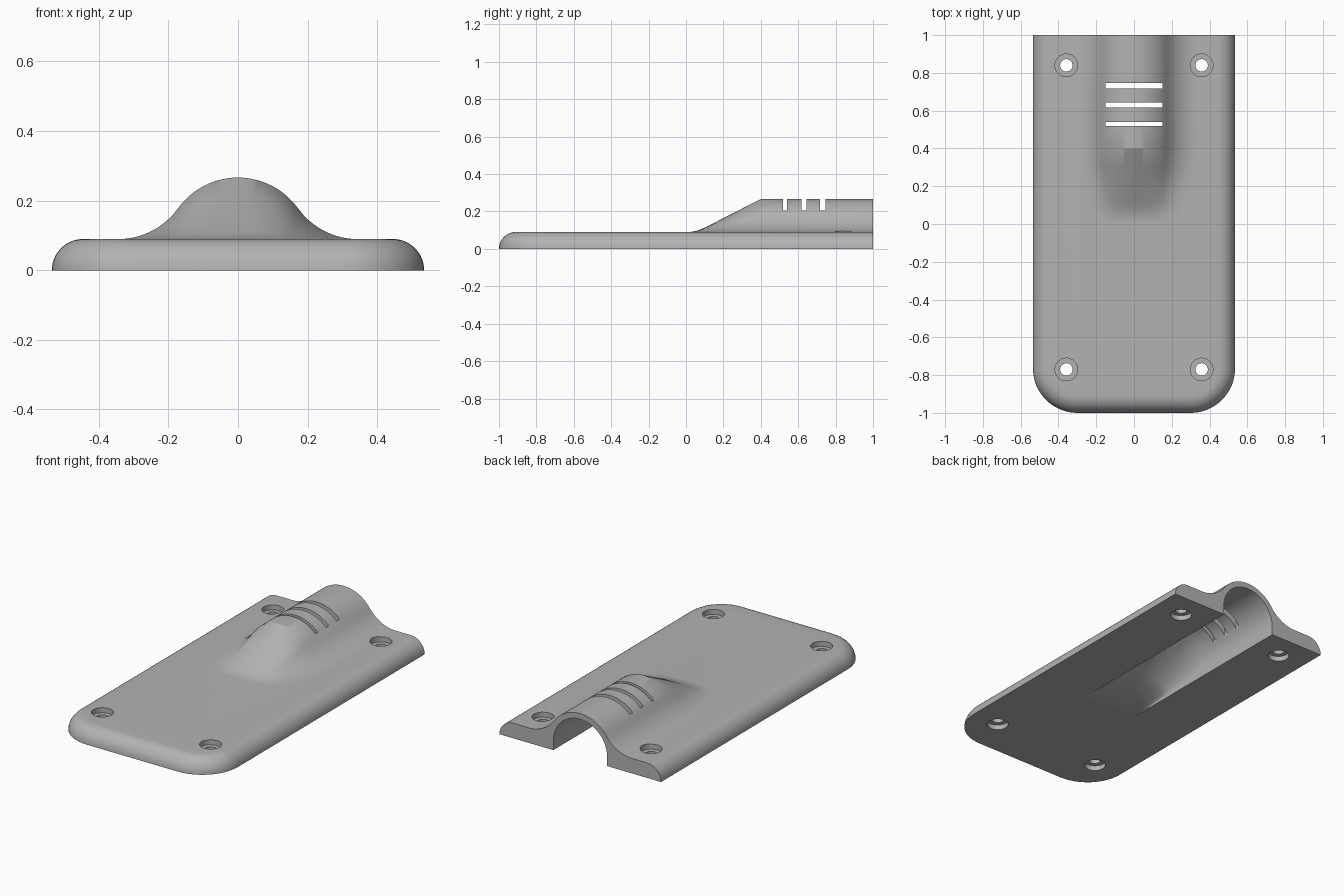
import bpy, bmesh
from math import sin, cos, pi, sqrt, hypot

cube = bpy.data.objects.get("Cube")
if cube:
    bpy.data.objects.remove(cube, do_unlink=True)

grey = bpy.data.materials.new("matte grey")
grey.use_nodes = True
grey.diffuse_color = (0.45, 0.45, 0.45, 1)
grey.node_tree.nodes["Principled BSDF"].inputs["Base Color"].default_value = grey.diffuse_color

HALF_W, THICK, CORNER = 0.535, 0.09, 0.235
OVER = 1.06                 # back overshoot, trimmed flush later
HUMP_R, HUMP_TOP, FLANK_X = 0.2125, 0.267, 0.345
BORE_R = 0.178
AXIS_Z = HUMP_TOP - HUMP_R


def loft(name, rings):
    """Closed solid through rings that have equal point counts."""
    bm = bmesh.new()
    loops = [[bm.verts.new(p) for p in ring] for ring in rings]
    n = len(loops[0])
    for a, b in zip(loops, loops[1:]):
        for i in range(n):
            j = (i + 1) % n
            bm.faces.new((a[i], a[j], b[j], b[i]))
    bm.faces.new(loops[0])
    bm.faces.new(loops[-1])
    bmesh.ops.recalc_face_normals(bm, faces=bm.faces)
    mesh = bpy.data.meshes.new(name)
    bm.to_mesh(mesh)
    bm.free()
    obj = bpy.data.objects.new(name, mesh)
    bpy.context.collection.objects.link(obj)
    mesh.materials.append(grey)
    return obj


def box(name, x, y0, y1, z0, z1):
    ring = lambda z: [(-x, y0, z), (x, y0, z), (x, y1, z), (-x, y1, z)]
    return loft(name, [ring(z0), ring(z1)])


def combine(target, tool, operation):
    tool.hide_render = True
    mod = target.modifiers.new("combine", "BOOLEAN")
    mod.operation, mod.solver, mod.object = operation, "EXACT", tool
    bpy.context.view_layer.objects.active = target
    bpy.ops.object.modifier_apply(modifier=mod.name)
    bpy.data.objects.remove(tool, do_unlink=True)


# Base plate: round front corners and a quarter-round edge
def plate_outline(inset, z):
    r, w = CORNER - inset, HALF_W - inset
    arc = [i * pi / 24 for i in range(13)]
    right = [(HALF_W - CORNER + r * sin(a), -1 + CORNER - r * cos(a), z) for a in arc]
    right.append((w, OVER, z))
    return right + [(-x, y, z) for x, y, z in reversed(right)]


steps = [i * pi / 20 for i in range(11)]
plate = loft("cover_plate", [plate_outline(THICK * (1 - cos(a)), THICK * sin(a)) for a in steps])


# Hump: convex crown blending into concave flanks, fading down a ramp
drop = THICK - AXIS_Z
fillet = (FLANK_X**2 + drop**2 - HUMP_R**2) / (2 * (HUMP_R - drop))
join_x = FLANK_X * HUMP_R / (HUMP_R + fillet)


def hump_height(x):
    x = abs(x)
    if x < join_x:
        return AXIS_Z + sqrt(HUMP_R**2 - x * x)
    return THICK + fillet - sqrt(max(0, fillet**2 - (FLANK_X - x)**2))


def ramp(y):
    start, bend, top = 0.053, 0.106, 0.4
    slope = 1 / (top - start)
    if y < bend:
        return slope * y * y / (2 * bend)
    return min(1, slope * (y - start))


def hump_section(y):
    t, n = ramp(y), 48
    spread = 0.85 + 0.15 * t
    xs = [FLANK_X * (2 * i / n - 1) for i in range(n + 1)]
    top = [(x * spread, y, THICK - 0.0005 + (hump_height(x) - THICK) * t) for x in xs]
    return [(-FLANK_X * spread, y, 0.05)] + top + [(FLANK_X * spread, y, 0.05)]


stations = [i * 0.0265 for i in range(5)] + [0.2, 0.3, 0.4, OVER]
combine(plate, loft("hump", [hump_section(y) for y in stations]), "UNION")


# Cable channel: arched bore with straight legs, sloping out underneath
def bore_section(y, ceiling):
    t = ceiling / (AXIS_Z + BORE_R)
    arc = [i * pi / 32 for i in range(33)]
    arch = [(BORE_R * cos(a), y, t * (AXIS_Z + BORE_R * sin(a))) for a in arc]
    return [(BORE_R, y, -0.05)] + arch + [(-BORE_R, y, -0.05)]


bore_path = [(-0.22, -0.001), (-0.08, 0.02), (0.05, 0.055), (0.1, 0.08), (0.4, 0.2325), (1.2, 0.2325)]
combine(plate, loft("bore", [bore_section(*p) for p in bore_path]), "DIFFERENCE")

# Flush back end
combine(plate, box("back_trim", 1, 1, 1.3, -0.2, 0.5), "DIFFERENCE")

# Three slots across the hump
for y0, y1 in ((0.519, 0.54), (0.617, 0.643), (0.717, 0.746)):
    combine(plate, box("slot", 0.15, y0, y1, 0.13, 0.4), "DIFFERENCE")


# Screw holes, recessed on both faces
def circle(cx, cy, r, z):
    return [(cx + r * cos(i * pi / 16), cy + r * sin(i * pi / 16), z) for i in range(32)]


hole = [(0.06, -0.05), (0.06, 0.03), (0.033, 0.03), (0.033, 0.06), (0.06, 0.06), (0.06, 0.2)]
for cx in (-0.358, 0.358):
    for cy in (-0.77, 0.84):
        combine(plate, loft("screw_hole", [circle(cx, cy, r, z) for r, z in hole]), "DIFFERENCE")

# Smooth shading with crisp edges
bpy.ops.object.select_all(action="DESELECT")
plate.select_set(True)
bpy.context.view_layer.objects.active = plate
bpy.ops.object.shade_smooth_by_angle(angle=0.45)
